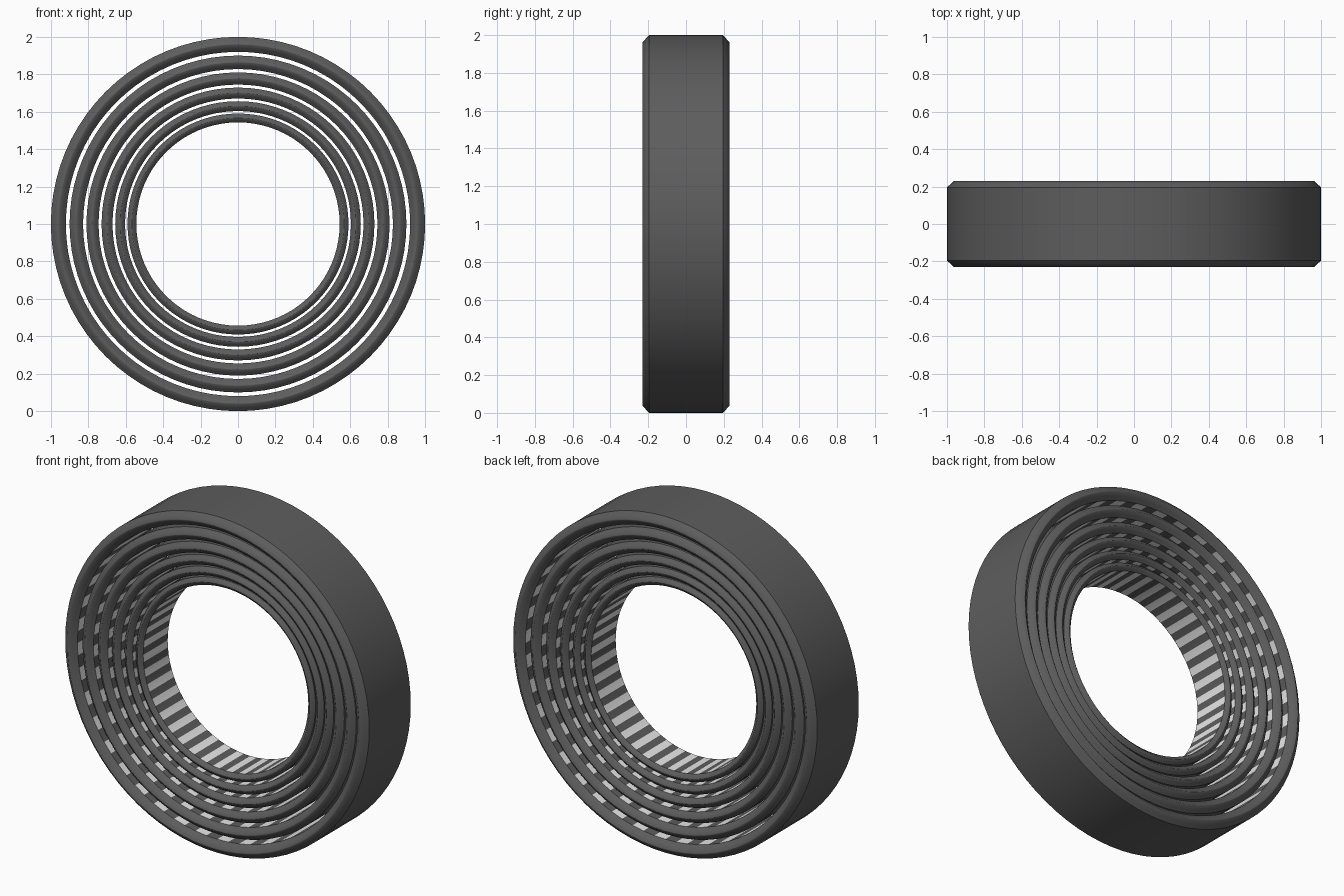
import bpy, bmesh, math

if "Cube" in bpy.data.objects:
    bpy.data.objects.remove(bpy.data.objects["Cube"])

SEGMENTS = 80          # every second inner wall segment is a light strip
RINGS = 6
SHRINK = 0.9           # each ring is a smaller copy of the one around it


def make_material(name, value):
    mat = bpy.data.materials.new(name)
    mat.diffuse_color = (value, value, value, 1)
    mat.use_nodes = True
    mat.node_tree.nodes["Principled BSDF"].inputs["Base Color"].default_value = mat.diffuse_color
    return mat


dark = make_material("dark grey", 0.11)
light = make_material("white", 0.8)

# Half of the ring cross-section as (radius, depth), from outer to inner wall
half = [(1.0, 0.195), (0.982, 0.212), (0.962, 0.23),
        (0.958, 0.23), (0.938, 0.212), (0.92, 0.195)]
profile = half + [(r, -y) for r, y in reversed(half)]
INNER_WALL = len(half) - 1


def make_ring(name, scale):
    bm = bmesh.new()
    loops = []
    for i in range(SEGMENTS):
        a = 2 * math.pi * i / SEGMENTS
        loops.append([bm.verts.new((r * scale * math.cos(a), y * scale,
                                    r * scale * math.sin(a)))
                      for r, y in profile])
    n = len(profile)
    for i in range(SEGMENTS):
        p, q = loops[i], loops[(i + 1) % SEGMENTS]
        for j in range(n):
            k = (j + 1) % n
            face = bm.faces.new((p[j], p[k], q[k], q[j]))
            # Alternating light strips on the wall facing the centre
            face.material_index = int(j == INNER_WALL and i % 2 == 0)
    bmesh.ops.recalc_face_normals(bm, faces=bm.faces)
    mesh = bpy.data.meshes.new(name)
    bm.to_mesh(mesh)
    bm.free()
    mesh.materials.append(dark)
    mesh.materials.append(light)
    obj = bpy.data.objects.new(name, mesh)
    bpy.context.collection.objects.link(obj)
    obj.location.z = 1
    # Soft rims, sharp where they meet the walls
    bpy.ops.object.select_all(action='DESELECT')
    obj.select_set(True)
    bpy.context.view_layer.objects.active = obj
    bpy.ops.object.shade_smooth_by_angle(angle=math.radians(45))


# Nested concentric rings
for i in range(RINGS):
    make_ring(f"ring_{i + 1}", SHRINK ** i)
